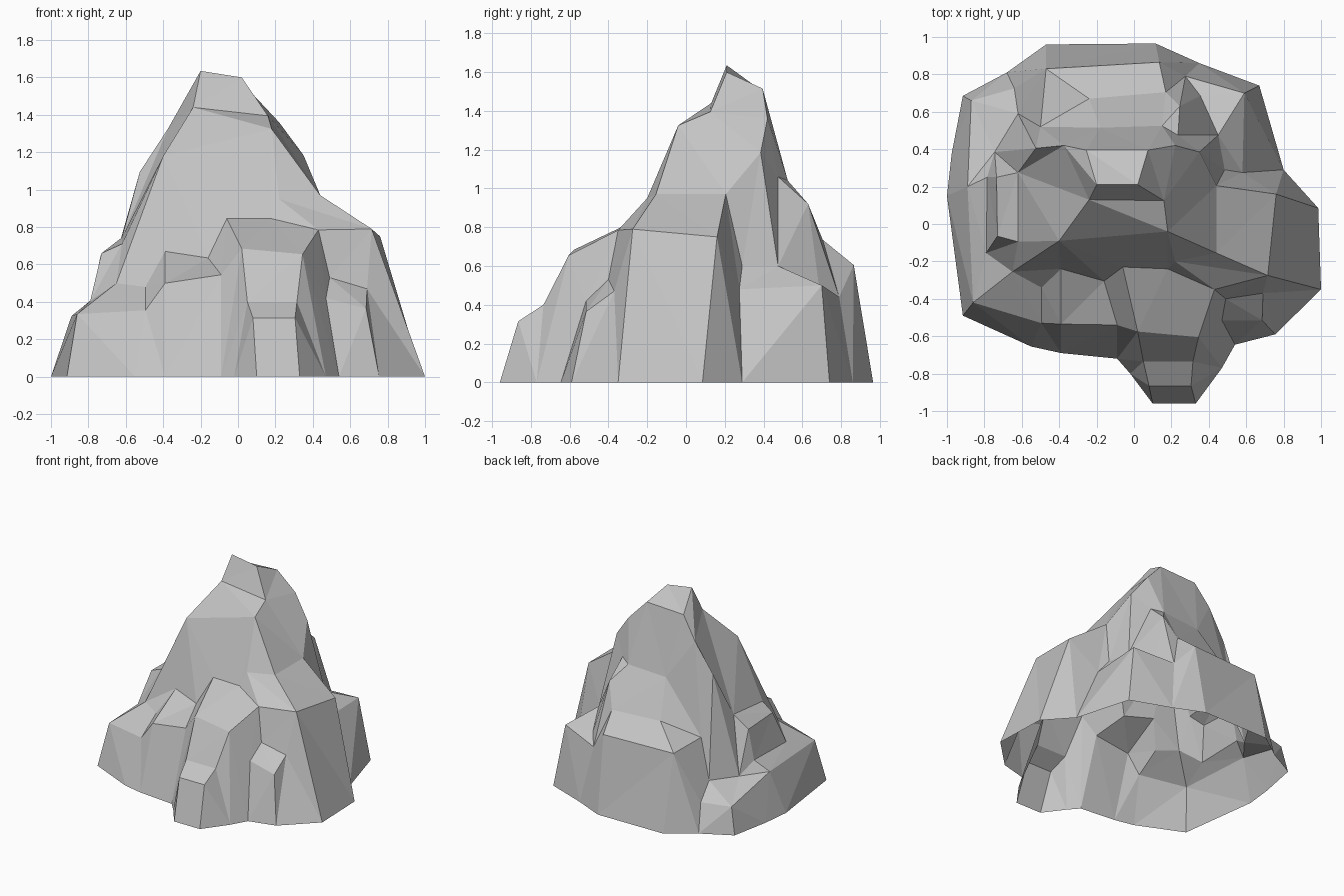
import bpy
import bmesh
from mathutils import Vector
from mathutils.geometry import delaunay_2d_cdt

cube = bpy.data.objects.get("Cube")
if cube:
    bpy.data.objects.remove(cube, do_unlink=True)

points = []
edges = []


def path(*corners, closed=False):
    """Record a crease line running through the given corners."""
    start = len(points)
    points.extend(Vector(c) for c in corners)
    last = len(points) - 1
    edges.extend((i, i + 1) for i in range(start, last))
    if closed:
        edges.append((last, start))


def foot(x, y):
    """A corner standing on the ground."""
    return (x, y, 0)


# Foot corners that also carry a rising crease
foot_west = foot(-.915, -.49)
foot_gully = foot(-.09, -.72)
foot_nose_west = foot(.1, -.96)
foot_nose_east = foot(.33, -.96)
foot_cleft = foot(.47, -.77)
foot_step_west = foot(.54, -.645)
foot_step_east = foot(.755, -.59)
foot_east = foot(1, -.35)
foot_east_back = foot(.985, .085)
foot_notch = foot(.8, .29)
foot_back_east = foot(.67, .74)
foot_back = foot(.115, .965)
foot_back_west = foot(-.47, .96)
foot_west_back = foot(-.915, .685)

# Outline of the foot
path(foot_back_west, foot_back, foot(.35, .86), foot_back_east, foot_notch,
     foot_east_back, foot_east, foot_step_east, foot_step_west, foot_cleft,
     foot_nose_east, foot_nose_west, foot(-.02, -.8), foot_gully,
     foot(-.39, -.69), foot(-.55, -.655), foot_west, foot(-1, .15),
     foot(-.975, .375), foot_west_back, foot(-.68, .81), closed=True)

# Summit block
summit_west = (-.2, .21, 1.635)
summit_east = (.02, .21, 1.6)
brow_west = (-.24, .13, 1.44)
brow_east = (.16, .125, 1.395)
crest_west = (-.255, .395, 1.5)
crest_east = (.075, .395, 1.515)
path(brow_west, brow_east, summit_east, summit_west, closed=True)
path(summit_west, crest_west, crest_east, summit_east)

# Shoulders falling away from the summit
shoulder_front = (-.4, -.09, 1.18)
shoulder_east = (.18, -.04, 1.325)
shoulder_back = (.35, .385, 1.185)
terrace_front = (.44, -.155, .97)
terrace_back = (.44, .205, .97)
ridge_west = (-.525, .405, 1.095)
ridge_foot = (-.65, -.255, .5)
path(ridge_foot, shoulder_front, brow_west)
path(shoulder_front, shoulder_east)
path(brow_east, shoulder_east, terrace_front)
path(crest_west, (-.375, .42, 1.325), ridge_west)
path(crest_east, (.22, .42, 1.36), shoulder_back, terrace_back)

# East terrace and its cliff
east_back = (.76, .16, .75)
east_front = (.715, -.275, .79)
path(terrace_back, east_back, east_front, terrace_front, closed=True)
path(east_back, foot_east_back)
path(east_front, foot_east)

# Front cliff with a raised step
cliff_west = (-.86, -.42, .335)
step_low = (-.495, -.53, .355)
step_mid = (-.39, -.535, .5)
step_top = (-.39, -.24, .67)
step_side = (-.495, -.34, .48)
step_back = (-.16, -.305, .635)
gully = (-.09, -.54, .545)
saddle_west = (-.06, -.23, .845)
path(foot_west, cliff_west, step_low, step_mid, gully, foot_gully)
path(step_low, step_side, step_top, step_back, gully)
path(step_mid, step_top)
path(step_side, ridge_foot)
path(step_back, saddle_west, gully)

# Saddle above the front buttress
saddle_top = (.22, -.2, .95)
path(saddle_west, (.18, -.24, .845), saddle_top, terrace_front)
path(saddle_top, east_front)

# Front buttress stepping down to a nose
butt_west = (.02, -.575, .685)
butt_east = (.345, -.605, .655)
butt_back = (.43, -.35, .785)
nose_west = (.05, -.735, .4)
nose_east = (.315, -.735, .4)
tip_west = (.08, -.865, .315)
tip_east = (.305, -.865, .315)
path(saddle_west, butt_west, butt_east, butt_back, east_front)
path(butt_west, nose_west, nose_east, butt_east)
path(nose_west, tip_west, tip_east, nose_east)
path(tip_west, foot_nose_west)
path(tip_east, foot_nose_east)
path(nose_east, foot_cleft)

# Small step beside the buttress
block_back = (.49, -.4, .53)
block_west = (.47, -.515, .42)
block_east = (.685, -.515, .365)
block_corner = (.69, -.37, .47)
path(block_back, block_corner, block_east, block_west, closed=True)
path(butt_back, block_back)
path(block_west, foot_step_west)
path(block_east, foot_step_east)
path(block_corner, east_front)

# West ledge and the shelf above it
ledge_back = (-.87, .66, .21)
hollow_edge = (-.64, .725, .21)
hollow_back = (-.62, .59, .33)
hollow_front = (-.745, .385, .32)
shelf_foot = (-.785, .25, .41)
shelf_end = (-.79, -.155, .405)
shelf_low = (-.735, .25, .645)
shelf_high = (-.62, .275, .745)
shelf_front = (-.73, -.065, .66)
path(cliff_west, (-.89, .2, .325), ledge_back, hollow_edge)
path(ledge_back, foot_west_back)
path(hollow_edge, hollow_back, hollow_front, shelf_foot, shelf_end, ridge_foot)
path(shelf_low, shelf_high, (-.62, -.095, .71), shelf_front, closed=True)
path(shelf_foot, shelf_low)
path(shelf_end, shelf_front)
path(hollow_front, shelf_high, ridge_west)

# Back ledge with a block standing on it
back_west = (-.47, .83, .6)
back_east = (.135, .865, .605)
block_foot_east = (.17, .705, .735)
block_foot_west = (-.24, .67, .74)
back_inner = (-.5, .52, .62)
block_top_west = (-.18, .515, 1.02)
block_top_east = (.15, .525, 1.04)
block_side = (.245, .63, .92)
path(back_west, back_east, block_foot_east, block_foot_west, back_inner, closed=True)
path(block_foot_west, block_top_west, block_top_east, block_side, block_foot_east)
path(back_inner, block_top_west)
path(back_inner, hollow_back)
path(hollow_edge, back_west, foot_back_west)
path(back_east, foot_back)

# Notch and low shelf on the back east side
notch_low = (.355, .685, .5)
notch_mid = (.45, .475, .6)
notch_end = (.485, .29, .6)
low_shelf = (.58, .275, .48)
low_edge = (.275, .79, .44)
low_corner = (.59, .7, .5)
path(back_east, low_edge, notch_low, block_side)
path(notch_low, notch_mid, notch_end, terrace_back, low_shelf)
path(notch_end, low_shelf, low_corner, low_edge)
path(low_shelf, foot_notch)
path(low_corner, foot_back_east)
path(block_top_east, (.235, .475, 1.06), shoulder_back, notch_mid)

# Fill between the creases to make one faceted, open-bottomed shell
plan, _, tris, origin, _, _ = delaunay_2d_cdt(
    [p.to_2d() for p in points], edges, [], 1, .001)
bm = bmesh.new()
verts = []
for co, source in zip(plan, origin):
    if source:
        height = points[source[0]].z
    else:
        height = min(points, key=lambda p: (p.to_2d() - co).length).z
    verts.append(bm.verts.new((co.x, co.y, height)))
for tri in tris:
    if any(verts[i].co.z > 0 for i in tri):
        face = bm.faces.new([verts[i] for i in tri])
        face.normal_update()
        if face.normal.z < 0:
            face.normal_flip()

mesh = bpy.data.meshes.new("rock_mountain")
bm.to_mesh(mesh)
bm.free()

# Single stone colour
stone = bpy.data.materials.new("stone_grey")
stone.use_nodes = True
grey = (.55, .55, .55, 1)
stone.diffuse_color = grey
stone.node_tree.nodes["Principled BSDF"].inputs["Base Color"].default_value = grey
mesh.materials.append(stone)

rock = bpy.data.objects.new("rock_mountain", mesh)
bpy.context.collection.objects.link(rock)
